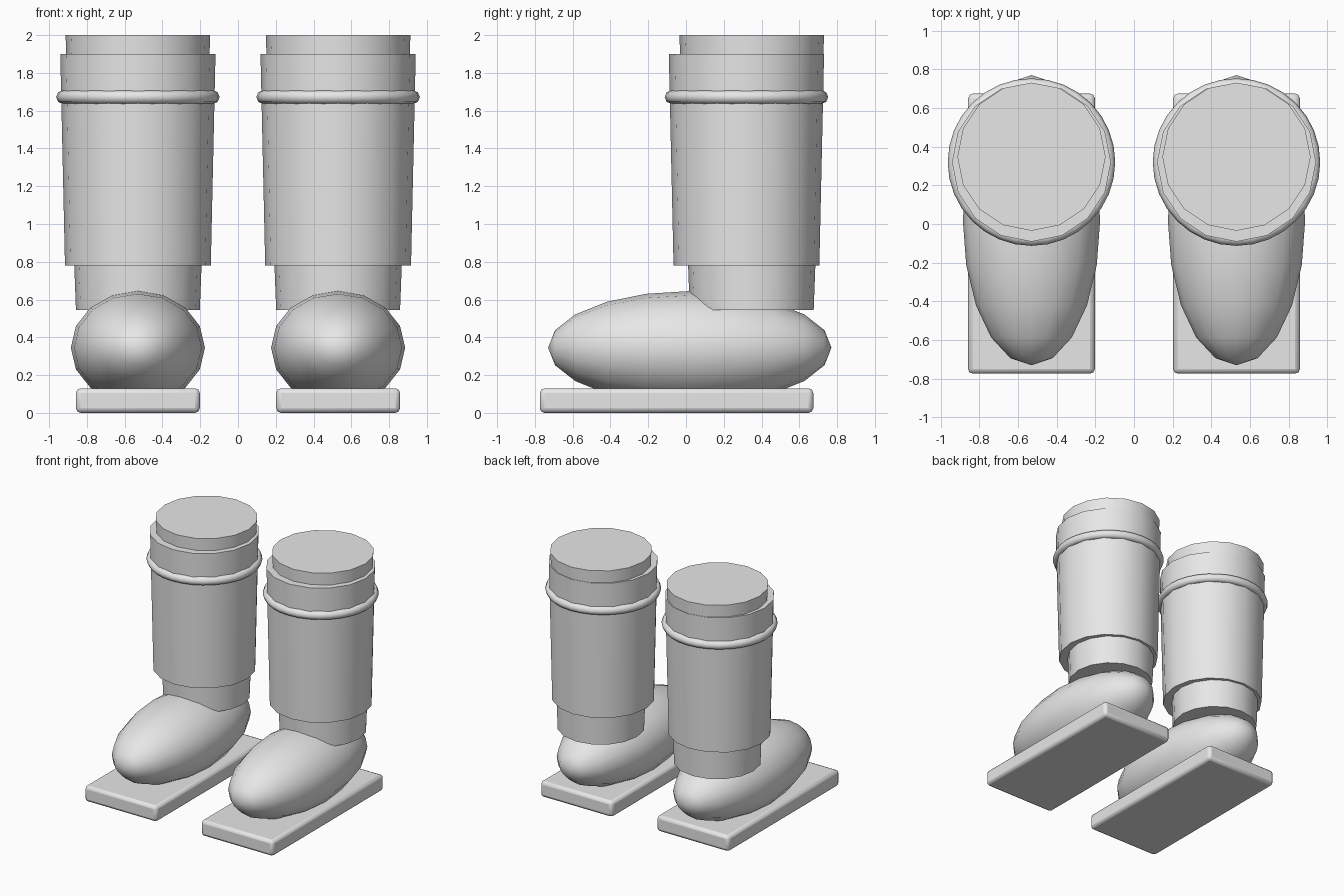
import bpy
import math

cube = bpy.data.objects.get("Cube")
if cube:
    bpy.data.objects.remove(cube, do_unlink=True)

grey = bpy.data.materials.new("light grey")
grey.use_nodes = True
colour = (0.8, 0.8, 0.8, 1)
grey.diffuse_color = colour
grey.node_tree.nodes["Principled BSDF"].inputs["Base Color"].default_value = colour

SIDES = 16


def finish(name, smooth_all=False):
    """Name the active part, colour it and smooth its faces."""
    obj = bpy.context.object
    obj.name = name
    obj.data.materials.append(grey)
    bpy.ops.object.transform_apply(location=False, rotation=True, scale=True)
    if smooth_all:
        bpy.ops.object.shade_smooth()
    else:
        bpy.ops.object.shade_smooth_by_angle(angle=math.radians(35))
    return obj


def tapered_tube(name, x, y, bottom, top, r_bottom, r_top):
    bpy.ops.mesh.primitive_cone_add(
        vertices=SIDES, radius1=r_bottom, radius2=r_top,
        depth=top - bottom, location=(x, y, (top + bottom) / 2))
    return finish(name)


for side, sign in (("left", 1), ("right", -1)):
    x = 0.53 * sign

    # Flat sole with softened edges
    bpy.ops.mesh.primitive_cube_add(size=1, location=(x, -0.05, 0.065))
    bpy.context.object.scale = (0.656, 1.448, 0.13)
    sole = finish(side + "_sole")
    bevel = sole.modifiers.new("Bevel", "BEVEL")
    bevel.width = 0.025
    bevel.segments = 2

    # Rounded foot, its poles at toe and heel
    bpy.ops.mesh.primitive_uv_sphere_add(
        segments=SIDES, ring_count=10, radius=1, location=(x, 0.02, 0.345),
        rotation=(math.pi / 2, 0, 0))
    bpy.context.object.scale = (0.355, 0.3, 0.75)
    finish(side + "_foot", smooth_all=True)

    # Leg, seen at the ankle and above the boot shaft
    tapered_tube(side + "_leg", x, 0.348, 0.545, 2.0, 0.328, 0.383)

    # Boot shaft around the leg
    tapered_tube(side + "_boot_shaft", x, 0.32, 0.78, 1.9, 0.386, 0.411)

    # Raised band near the top of the shaft
    bpy.ops.mesh.primitive_torus_add(
        major_segments=32, minor_segments=8, major_radius=0.397,
        minor_radius=0.036, location=(x, 0.32, 1.672))
    finish(side + "_band", smooth_all=True)
